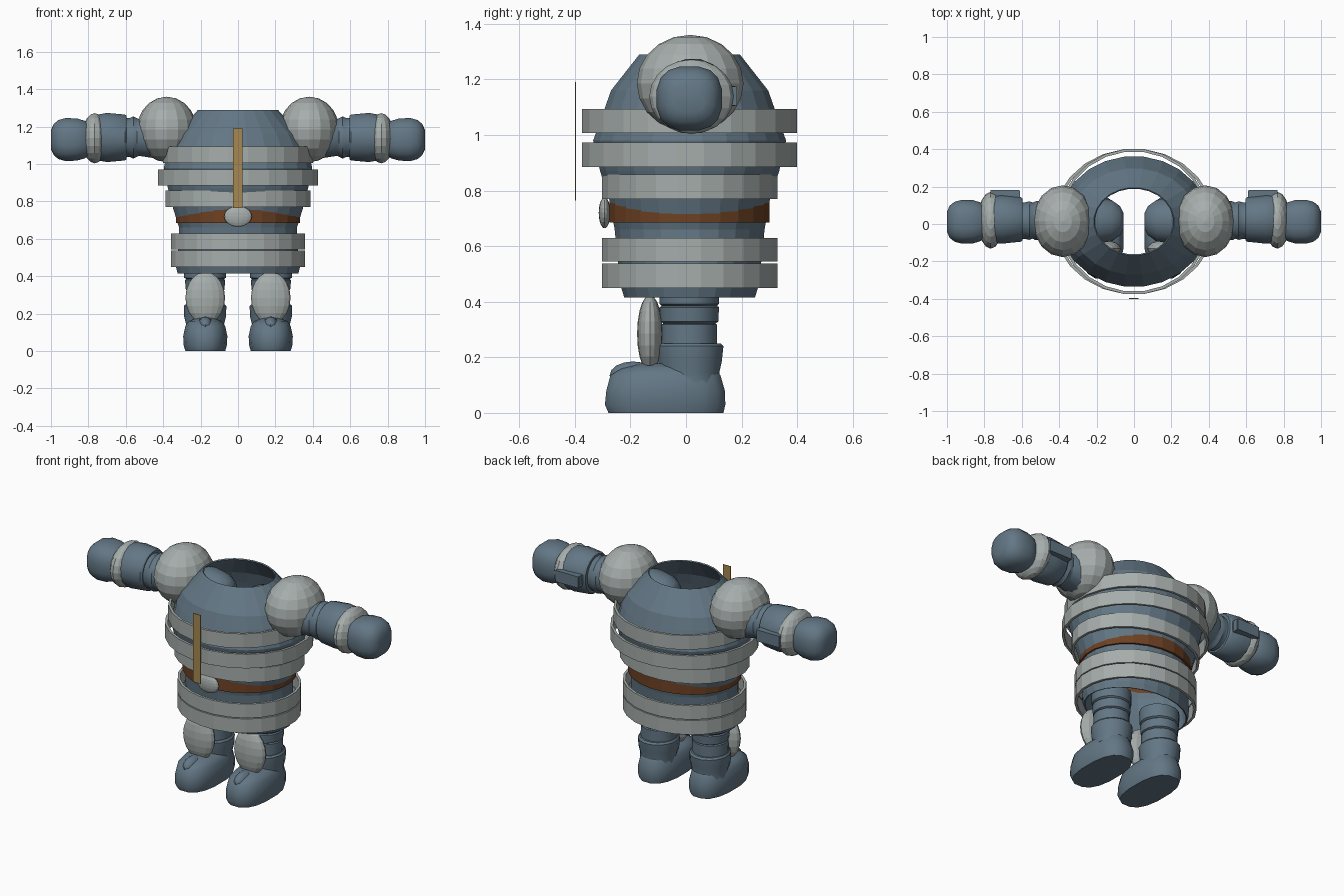
import bpy, bmesh, math
from mathutils import Matrix, Vector

if "Cube" in bpy.data.objects:
    bpy.data.objects.remove(bpy.data.objects["Cube"])


def material(name, rgb):
    m = bpy.data.materials.new(name)
    m.diffuse_color = (*rgb, 1)
    m.use_nodes = True
    m.node_tree.nodes["Principled BSDF"].inputs["Base Color"].default_value = m.diffuse_color
    return m


BLUE = material("slate blue suit", (0.125, 0.185, 0.235))
GREY = material("pale grey armour", (0.38, 0.42, 0.41))
BROWN = material("brown leather", (0.155, 0.053, 0.017))
GOLD = material("dull gold", (0.38, 0.25, 0.085))
CY = 0.013  # body centre in y


def finish(bm, name, mat, smooth=None):
    me = bpy.data.meshes.new(name)
    bm.to_mesh(me)
    bm.free()
    ob = bpy.data.objects.new(name, me)
    bpy.context.collection.objects.link(ob)
    me.materials.append(mat)
    if smooth:
        bpy.ops.object.select_all(action='DESELECT')
        ob.select_set(True)
        bpy.context.view_layer.objects.active = ob
        bpy.ops.object.shade_smooth_by_angle(angle=math.radians(smooth))
    return ob


def loft(name, mat, rings, axis='z', side=1, n=16, power=2.0, caps=True, smooth=None):
    """Skin rings of (position, radius_u, radius_v, centre_u, centre_v) along an axis."""
    bm = bmesh.new()
    rows = []
    for t, ru, rv, cu, cv in rings:
        row = []
        for i in range(n):
            a = 2 * math.pi * (i + 0.5) / n
            c, s = math.cos(a), math.sin(a)
            u = cu + ru * math.copysign(abs(c) ** (2 / power), c)
            v = cv + rv * math.copysign(abs(s) ** (2 / power), s)
            p = (u * side, v, t) if axis == 'z' else (t * side, u, v)
            row.append(bm.verts.new(p))
        rows.append(row)
    for lo, hi in zip(rows, rows[1:]):
        for i in range(n):
            j = (i + 1) % n
            bm.faces.new((lo[i], lo[j], hi[j], hi[i]))
    if caps:
        bm.faces.new(rows[0])
        bm.faces.new(rows[-1])
        bmesh.ops.recalc_face_normals(bm, faces=bm.faces)
    return finish(bm, name, mat, smooth)


def shell(ob, thickness):
    mod = ob.modifiers.new("thickness", 'SOLIDIFY')
    mod.thickness = thickness
    mod.offset = -1


def ellipsoid(name, mat, centre, radii, u=16, v=10, smooth=None):
    bm = bmesh.new()
    bmesh.ops.create_uvsphere(bm, u_segments=u, v_segments=v, radius=1)
    bmesh.ops.transform(bm, verts=bm.verts, matrix=Matrix.Translation(centre) @ Matrix.Diagonal((*radii, 1)))
    return finish(bm, name, mat, smooth)


def box(name, mat, centre, size):
    bm = bmesh.new()
    bmesh.ops.create_cube(bm, size=1)
    bmesh.ops.transform(bm, verts=bm.verts, matrix=Matrix.Translation(centre) @ Matrix.Diagonal((*size, 1)))
    return finish(bm, name, mat)


# hollow torso, open at the neck and the hem
torso = [(0.415, 0.325, 0.237), (0.45, 0.335, 0.248), (0.56, 0.322, 0.262), (0.66, 0.318, 0.272),
         (0.77, 0.352, 0.292), (0.87, 0.378, 0.325), (0.98, 0.40, 0.35), (1.09, 0.375, 0.31),
         (1.16, 0.34, 0.285), (1.29, 0.215, 0.182)]
shell(loft("torso", BLUE, [(z, rx, ry, 0, CY) for z, rx, ry in torso], n=24, caps=False), 0.008)

# armour hoops and belt
hoops = [("hip_hoop", GREY, 0.45, 0.538, 0.362, 0.318), ("waist_hoop", GREY, 0.544, 0.63, 0.362, 0.318),
         ("belt", BROWN, 0.685, 0.758, 0.335, 0.29), ("rib_hoop", GREY, 0.77, 0.858, 0.39, 0.318),
         ("chest_hoop", GREY, 0.885, 0.972, 0.432, 0.39), ("upper_hoop", GREY, 1.006, 1.094, 0.405, 0.39)]
for name, mat, z0, z1, rx, ry in hoops:
    hoop = loft(name, mat, [(z0, rx, ry, 0, CY), (z1, rx, ry, 0, CY)], n=24, caps=False)
    shell(hoop, 0.015)

# buckle and front strip
ellipsoid("buckle", GREY, (0, -0.293, 0.72), (0.074, 0.021, 0.056))
box("front_strip", GOLD, (-0.002, -0.398, 0.977), (0.05, 0.004, 0.425))

for side, tag in ((-1, "left"), (1, "right")):
    # shoulder dome
    ellipsoid(tag + "_shoulder", GREY, (side * 0.381, 0.015, 1.185), (0.16, 0.192, 0.175))

    # upper arm, its rounded root inside the torso
    arm = [(0.055, 0.04, 0.04), (0.075, 0.08, 0.075), (0.12, 0.112, 0.1), (0.2, 0.125, 0.115),
           (0.40, 0.12, 0.12), (0.53, 0.105, 0.10), (0.54, 0.098, 0.105), (0.56, 0.105, 0.115),
           (0.58, 0.10, 0.105), (0.60, 0.10, 0.105), (0.61, 0.105, 0.11)]
    loft(tag + "_upper_arm", BLUE, [(x, ru, rv, 0.018, 1.142) for x, ru, rv in arm], 'x', side, smooth=35)

    # forearm sleeve, guard and rear fin
    sleeve = [(0.595, 0.112, 0.118), (0.605, 0.122, 0.125), (0.70, 0.132, 0.134),
              (0.765, 0.132, 0.122), (0.80, 0.10, 0.09)]
    loft(tag + "_forearm", BLUE, [(x, ru, rv, 0.025, 1.142) for x, ru, rv in sleeve], 'x', side, smooth=35)
    ellipsoid(tag + "_forearm_guard", GREY, (side * 0.766, 0.02, 1.138), (0.069, 0.152, 0.134))
    fin = [(0.61, 0.045, 0.05, 0.145, 1.14), (0.775, 0.04, 0.04, 0.13, 1.14)]
    loft(tag + "_forearm_fin", BLUE, fin, 'x', side, n=4, power=2).modifiers.clear()
    box(tag + "_fin_plate", BLUE, (side * 0.69, 0.15, 1.14), (0.155, 0.066, 0.07))

    # mitten
    hand = [(0.79, 0.085, 0.085), (0.82, 0.105, 0.102), (0.86, 0.117, 0.114), (0.92, 0.119, 0.117),
            (0.96, 0.108, 0.106), (0.985, 0.088, 0.085), (1.0, 0.055, 0.052)]
    loft(tag + "_hand", BLUE, [(x, ru, rv, 0.012, 1.131) for x, ru, rv in hand], 'x', side,
         power=2.6, smooth=40)

    # trouser leg with fold rings
    leg = [(0.20, 0.105, 0.102), (0.318, 0.103, 0.102), (0.322, 0.093, 0.095), (0.328, 0.105, 0.106),
           (0.38, 0.11, 0.109), (0.385, 0.102, 0.102), (0.392, 0.114, 0.109), (0.47, 0.118, 0.108)]
    loft(tag + "_leg", BLUE, [(z, rx, ry, 0.176, 0.012) for z, rx, ry in leg], 'z', side, smooth=30)

    # boot: foot, cuff and toe ridge
    foot = [(0.0, 0.108, -0.282, 0.138), (0.03, 0.117, -0.295, 0.145), (0.08, 0.12, -0.29, 0.143),
            (0.135, 0.108, -0.275, 0.127), (0.16, 0.09, -0.235, 0.11), (0.178, 0.05, -0.17, 0.08)]
    loft(tag + "_foot", BLUE, [(z, rx, (y1 - y0) / 2, 0.175, (y0 + y1) / 2) for z, rx, y0, y1 in foot],
         'z', side, power=2.5, smooth=45)
    cuff = [(0.11, 0.105, 0.11), (0.145, 0.104, 0.108), (0.185, 0.114, 0.117), (0.24, 0.116, 0.123),
            (0.25, 0.108, 0.113)]
    loft(tag + "_boot_cuff", BLUE, [(z, rx, ry, 0.176, 0.014) for z, rx, ry in cuff], 'z', side, smooth=40)
    ellipsoid(tag + "_toe_ridge", BLUE, (side * 0.175, -0.19, 0.135), (0.042, 0.085, 0.05), 12, 8, 40)

    # shin guard
    ellipsoid(tag + "_shin_guard", GREY, (side * 0.175, -0.13, 0.285), (0.106, 0.046, 0.139))
